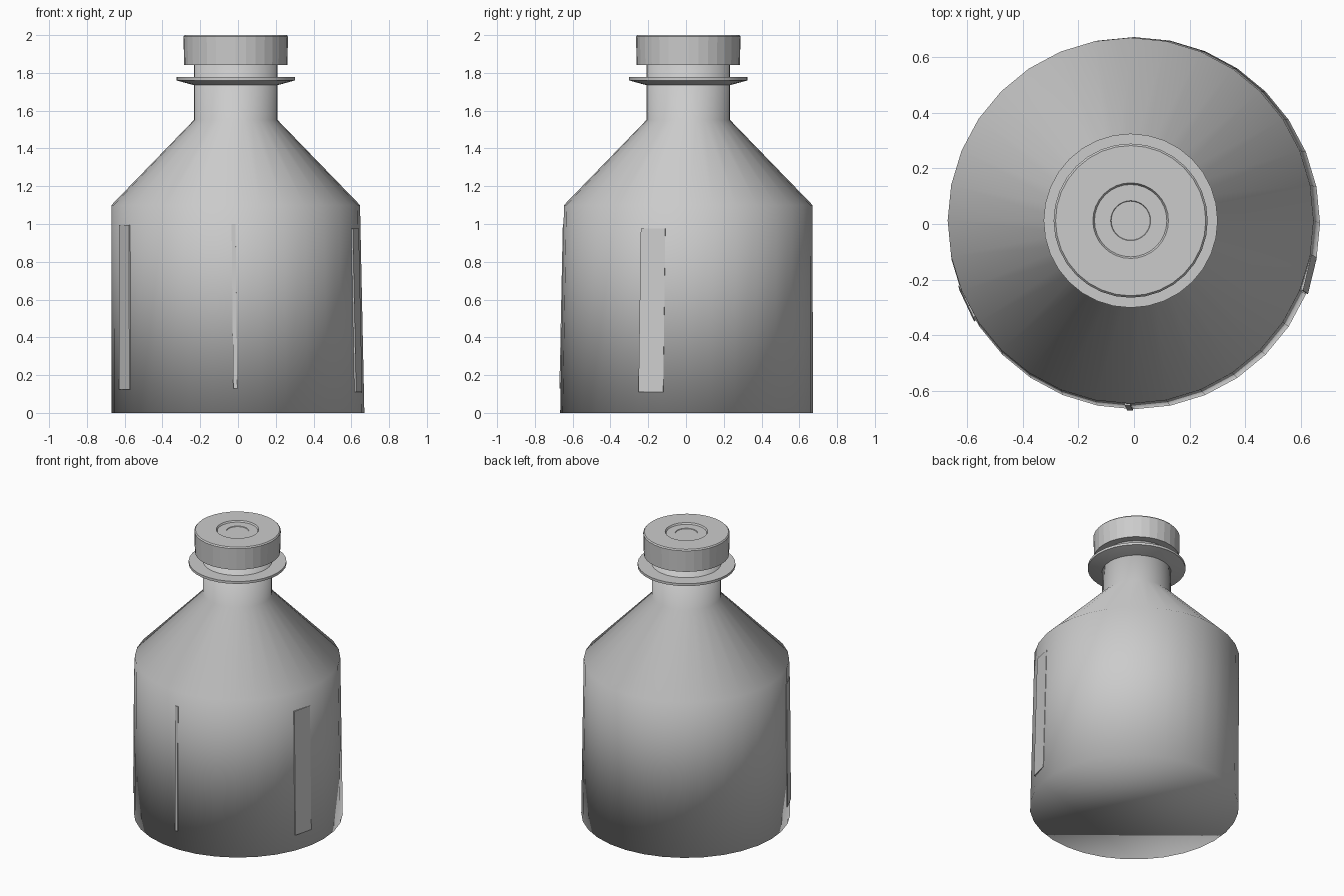
import bpy, bmesh, math

if "Cube" in bpy.data.objects:
    bpy.data.objects.remove(bpy.data.objects["Cube"])

SEG = 32
CX, CY = -0.012, 0.012      # axis of everything above the base


def make_object(name, bm):
    bmesh.ops.recalc_face_normals(bm, faces=bm.faces[:])
    mesh = bpy.data.meshes.new(name)
    bm.to_mesh(mesh)
    bm.free()
    obj = bpy.data.objects.new(name, mesh)
    bpy.context.collection.objects.link(obj)
    return obj


def lathe(name, rings, seg=SEG):
    """Closed solid through rings of (radius, z) or (radius, z, cx, cy)."""
    bm = bmesh.new()
    loops = []
    for ring in rings:
        r, z, cx, cy = ring if len(ring) == 4 else (*ring, CX, CY)
        loops.append([bm.verts.new((cx + r * math.cos(2 * math.pi * i / seg),
                                    cy + r * math.sin(2 * math.pi * i / seg), z))
                      for i in range(seg)])
    for a, b in zip(loops, loops[1:]):
        for i in range(seg):
            j = (i + 1) % seg
            bm.faces.new((a[i], a[j], b[j], b[i]))
    bm.faces.new(loops[0][::-1])
    bm.faces.new(loops[-1])
    return make_object(name, bm)


def smooth(obj, angle=None):
    bpy.ops.object.select_all(action='DESELECT')
    obj.select_set(True)
    bpy.context.view_layer.objects.active = obj
    if angle is None:
        bpy.ops.object.shade_smooth()
    else:
        bpy.ops.object.shade_smooth_by_angle(angle=math.radians(angle))


def strip(name, a0, a1, out0, out1, z0, z1):
    """Thin upright slab following the slightly tapered wall of the body."""
    bm = bmesh.new()
    rows = []
    for z in (z0, z1):
        t = z / 1.1
        r, cx, cy = 0.669 + (0.658 - 0.669) * t, CX * t, CY * t
        row = []
        for ang, rad in ((a0, r + out0), (a1, r + out1), (a1, r - 0.03), (a0, r - 0.03)):
            a = math.radians(ang)
            row.append(bm.verts.new((cx + rad * math.cos(a), cy + rad * math.sin(a), z)))
        rows.append(row)
    low, high = rows
    for i in range(4):
        j = (i + 1) % 4
        bm.faces.new((low[i], low[j], high[j], high[i]))
    bm.faces.new(low[::-1])
    bm.faces.new(high)
    return make_object(name, bm)


# Body: base, tapered wall, conical shoulder and neck, smooth all over
body = lathe("bottle_body", [
    (0.669, 0.0, 0.0, 0.003), (0.658, 1.1), (0.222, 1.55), (0.222, 1.87)])
smooth(body)

# Collar around the neck, underside sloping outward
collar = lathe("neck_collar", [
    (0.20, 1.732), (0.222, 1.735), (0.313, 1.76), (0.313, 1.777), (0.20, 1.777)])
smooth(collar, 30)

# Cap with shallow concentric grooves on its top
cap = lathe("cap", [
    (0.273, 1.842), (0.277, 1.992), (0.27, 2.0),
    (0.136, 2.0), (0.130, 1.99), (0.072, 1.99), (0.070, 1.986)])

# Label edges that show through the wall
strip("label_edge_right", -22.0, -10.5, 0.008, 0.002, 0.11, 0.975)
strip("label_edge_front", -92.0, -90.2, 0.004, 0.004, 0.13, 1.0)
strip("label_edge_left", -159.5, -148.5, 0.003, 0.005, 0.125, 0.995)
